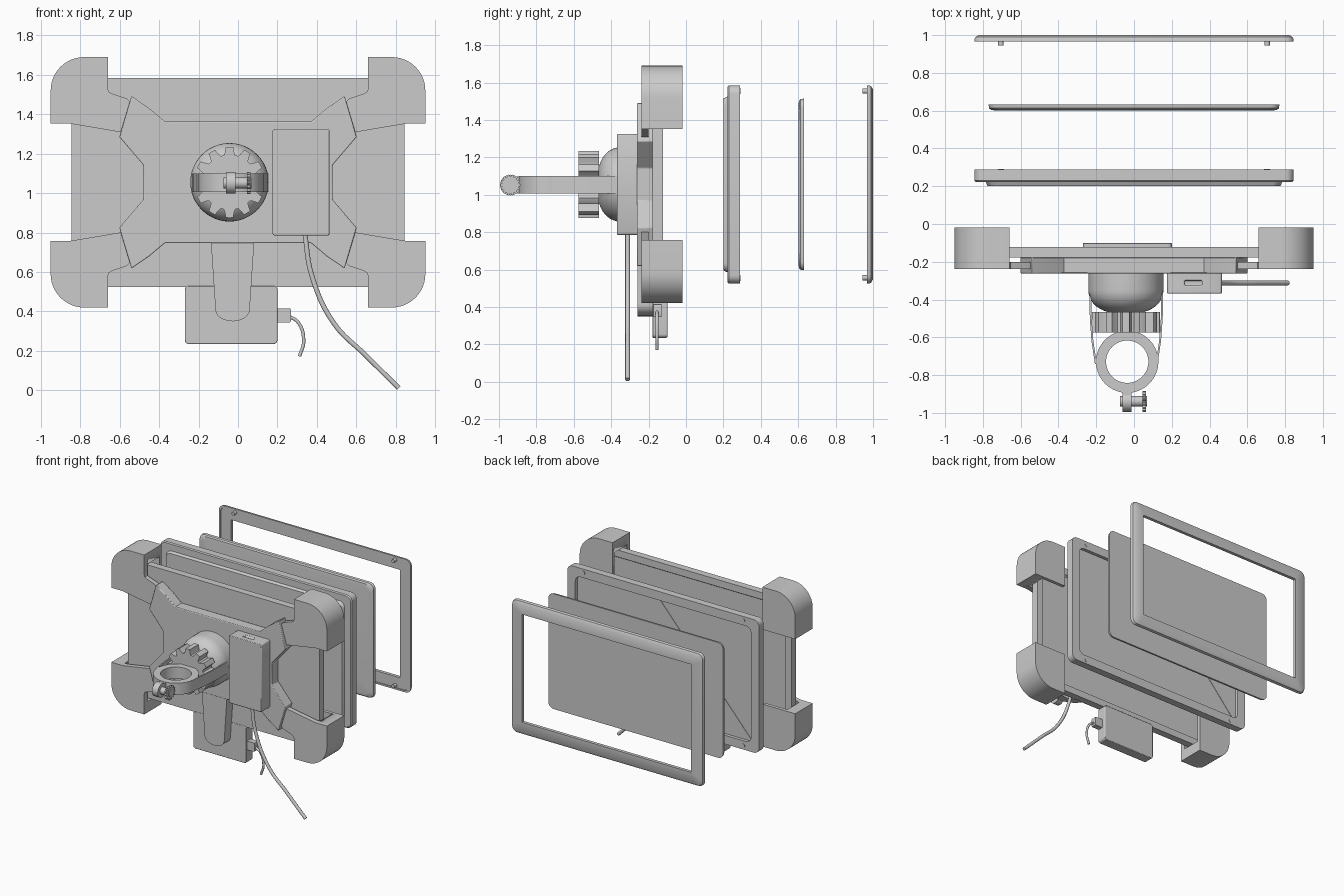
import bpy, bmesh, math
from math import sin, cos, pi

if "Cube" in bpy.data.objects:
    bpy.data.objects.remove(bpy.data.objects["Cube"])

CZ = 1.055   # height of the holder's centre
MAP = {'x': lambda a, b, t: (t, a, b),
       'y': lambda a, b, t: (a, t, b),
       'z': lambda a, b, t: (a, b, t)}


def loft(name, rings, axis='y', bevel=0, closed=False, cut=None):
    """Skin equal-count 2D outlines placed along an axis."""
    bm = bmesh.new()
    loops = [[bm.verts.new(MAP[axis](a, b, t)) for a, b in pts] for pts, t in rings]
    n = len(loops[0])
    pairs = list(zip(loops, loops[1:]))
    if closed:
        pairs.append((loops[-1], loops[0]))
    else:
        bm.faces.new(loops[0])
        bm.faces.new(loops[-1])
    for p, q in pairs:
        for i in range(n):
            j = (i + 1) % n
            bm.faces.new((p[i], p[j], q[j], q[i]))
    bmesh.ops.recalc_face_normals(bm, faces=bm.faces)
    me = bpy.data.meshes.new(name)
    bm.to_mesh(me)
    bm.free()
    ob = bpy.data.objects.new(name, me)
    bpy.context.collection.objects.link(ob)
    bpy.ops.object.select_all(action='DESELECT')
    ob.select_set(True)
    bpy.context.view_layer.objects.active = ob
    bpy.ops.object.shade_smooth_by_angle(angle=math.radians(32))
    if cut:
        m = ob.modifiers.new("pocket", 'BOOLEAN')
        m.operation, m.object, m.solver = 'DIFFERENCE', cut, 'EXACT'
    if bevel:
        m = ob.modifiers.new("bevel", 'BEVEL')
        m.width, m.segments, m.limit_method = bevel, 2, 'ANGLE'
        m.angle_limit = math.radians(40)
    return ob


def prism(name, pts, t0, t1, axis='y', **kw):
    return loft(name, [(pts, t0), (pts, t1)], axis, **kw)


def rrect(x0, x1, z0, z1, r=0.05, seg=6):
    out = []
    for k, (cx, cz) in enumerate([(x1-r, z1-r), (x0+r, z1-r), (x0+r, z0+r), (x1-r, z0+r)]):
        for i in range(seg + 1):
            a = pi/2 * (k + i/seg)
            out.append((cx + r*cos(a), cz + r*sin(a)))
    return out


def panel(hx, hz, r=0.045):
    return rrect(-hx, hx, CZ - hz, CZ + hz, r)


def circle(cx, cy, r, n=48):
    return [(cx + r*cos(2*pi*i/n), cy + r*sin(2*pi*i/n)) for i in range(n)]


def gear(cx, cy, r0, r1, teeth, k=10):
    out = []
    for i in range(teeth * k):
        a = 2*pi*i/(teeth*k)
        s = min(1, max(0, 0.65 + 1.1*cos(teeth*a)))
        r = r0 + (r1 - r0)*s
        out.append((cx + r*cos(a), cy + r*sin(a)))
    return out


def cable(name, pts, y, radius):
    cu = bpy.data.curves.new(name, 'CURVE')
    cu.dimensions, cu.bevel_depth, cu.bevel_resolution = '3D', radius, 3
    cu.use_fill_caps = True
    sp = cu.splines.new('BEZIER')
    sp.bezier_points.add(len(pts) - 1)
    for p, (x, z) in zip(sp.bezier_points, pts):
        p.co = (x, y, z)
        p.handle_left_type = p.handle_right_type = 'AUTO'
    bpy.context.collection.objects.link(bpy.data.objects.new(name, cu))


def hide(ob):
    ob.hide_render = True
    ob.display_type = 'WIRE'
    return ob


# holder back plate with a shallow tray
loft("back_plate", [(panel(.845, .53), -.178), (panel(.845, .53), -.122),
                    (panel(.79, .475), -.122), (panel(.78, .465), -.137)])

# corner guards with a slot for the device; front plates taper into arms
slot = hide(prism("slot_cutter", panel(.862, .547), -.195, -.045))
arc = [(.78 + .17*cos(a), .465 + .17*sin(a)) for a in [pi/2*i/12 for i in range(13)]]
corner = [(.66, .297), (.95, .297)] + arc + [(.66, .635)]
plate = [(.50, .25), (.60, .255), (.85, .297), (.95, .297)] + arc + [
    (.66, .635), (.66, .475), (.655, .46), (.64, .45), (.565, .425), (.50, .36)]
for sx, side in ((-1, "left"), (1, "right")):
    for sz, level in ((-1, "lower"), (1, "upper")):
        put = lambda pts: [(sx*x, CZ + sz*z) for x, z in pts]
        prism(f"corner_guard_{level}_{side}", put(corner), -.2, -.018, cut=slot)
        prism(f"guard_arm_{level}_{side}", put(plate), -.238, -.2)

# X-shaped bracket
half = [(.37, .308), (.45, .375), (.54, .437), (.602, .23), (.48, .088)]
quad = lambda sx, sz: [(sx*x, CZ + sz*z) for x, z in half]
prism("cross_bracket", quad(1, 1) + quad(1, -1)[::-1] + quad(-1, -1) + quad(-1, 1)[::-1],
      -.262, -.176, bevel=.005)

# charging foot, its tongue, plug and lead
prism("charging_foot", rrect(-.27, .2, .235, .53, .02), -.18, -.1, bevel=.004)
tongue = [(-.137, .75), (-.115, .42)] + [
    (-.0275 - .0875*cos(pi*i/12), .41 - .06*sin(pi*i/12)) for i in range(13)] + [(.06, .42), (.082, .75)]
prism("foot_tongue", tongue, -.258, -.17)
prism("foot_plug", rrect(.195, .268, .345, .415, .006, 2), -.175, -.13)
cable("foot_lead", [(.26, .375), (.305, .345), (.333, .25), (.312, .172)], -.155, .009)

# power box with top socket and cable
socket = hide(prism("socket_cutter", rrect(.267, .36, -.325, -.298, .006, 2), 1.29, 1.35, axis='z'))
prism("power_box", rrect(.175, .465, .785, 1.325, .01, 2), -.368, -.255, bevel=.006, cut=socket)
cable("power_cable", [(.338, .80), (.375, .58), (.49, .335), (.645, .18), (.815, .012)], -.312, .013)

# ball housing with domed end
GX = -.043
dome = [(circle(GX, CZ, .199), -.25), (circle(GX, CZ, .199), -.35)]
for i in range(1, 9):
    a = math.radians(68)*i/8
    dome.append((circle(GX, CZ, .199*cos(a)**.75), -.35 - .125*sin(a)))
loft("ball_housing", dome)
prism("lock_ring", gear(GX, CZ, .14, .18, 12), -.575, -.465)

# handlebar clamp ring, side straps and bolt
RX, RY = -.036, -.729
ring_o, ring_i = circle(RX, RY, .165, 64), circle(RX, RY, .112, 64)
loft("clamp_ring", [(ring_o, 1.007), (ring_o, 1.1), (ring_i, 1.1), (ring_i, 1.007)], 'z', closed=True)
strap = [(.185, -.36), (.195, -.36), (.193, -.5), (.184, -.62), (.166, -.74),
         (.156, -.74), (.174, -.62), (.183, -.5)]
for s, side in ((-1, "left"), (1, "right")):
    prism(f"clamp_strap_{side}", [(-.041 + s*x, y) for x, y in strap], 1.007, 1.1, axis='z')
BY = -.939
prism("clamp_lug", circle(BY, 1.052, .055, 32), -.062, -.012, axis='x')
prism("lug_neck", rrect(-.94, -.87, 1.007, 1.098, .004, 1), -.061, -.013, axis='x')
prism("clamp_bolt", circle(BY, 1.052, .028, 24), -.074, .068, axis='x')
prism("bolt_knob", gear(BY, 1.052, .046, .056, 14, 8), .045, .064, axis='x')

# device rear shell with recess, diagonal ribbon and screw seats
loft("rear_shell", [(panel(.775, .46), .2), (panel(.785, .47), .222), (panel(.838, .523), .222),
                    (panel(.845, .53), .23), (panel(.845, .53), .288), (panel(.775, .46), .288),
                    (panel(.775, .46), .262)])
prism("inner_ribbon", [(.07, 1.51), (.045, 1.51), (-.77, .60), (-.745, .60)], .258, .265)

# display panel with rounded front edge
loft("display_panel", [(panel(.735, .425), .601), (panel(.757, .447), .604),
                       (panel(.767, .456), .613), (panel(.77, .459), .632)])

# front bezel: shallow frame with a square-cornered window
loft("front_bezel", [(panel(.845, .53), .967), (panel(.845, .53), .978), (panel(.84, .526), .989),
                     (panel(.822, .508), 1.0), (panel(.745, .43, .004), 1.0), (panel(.745, .43, .004), .974),
                     (panel(.832, .517), .974), (panel(.832, .517), .967)], closed=True)
for sx, side in ((-1, "left"), (1, "right")):
    for sz, level in ((-1, "lower"), (1, "upper")):
        spot = (sx*.705, CZ + sz*.499)
        prism(f"bezel_peg_{level}_{side}", circle(*spot, .014, 16), .945, .98)
        prism(f"screw_seat_{level}_{side}", circle(*spot, .016, 16), .28, .291)
